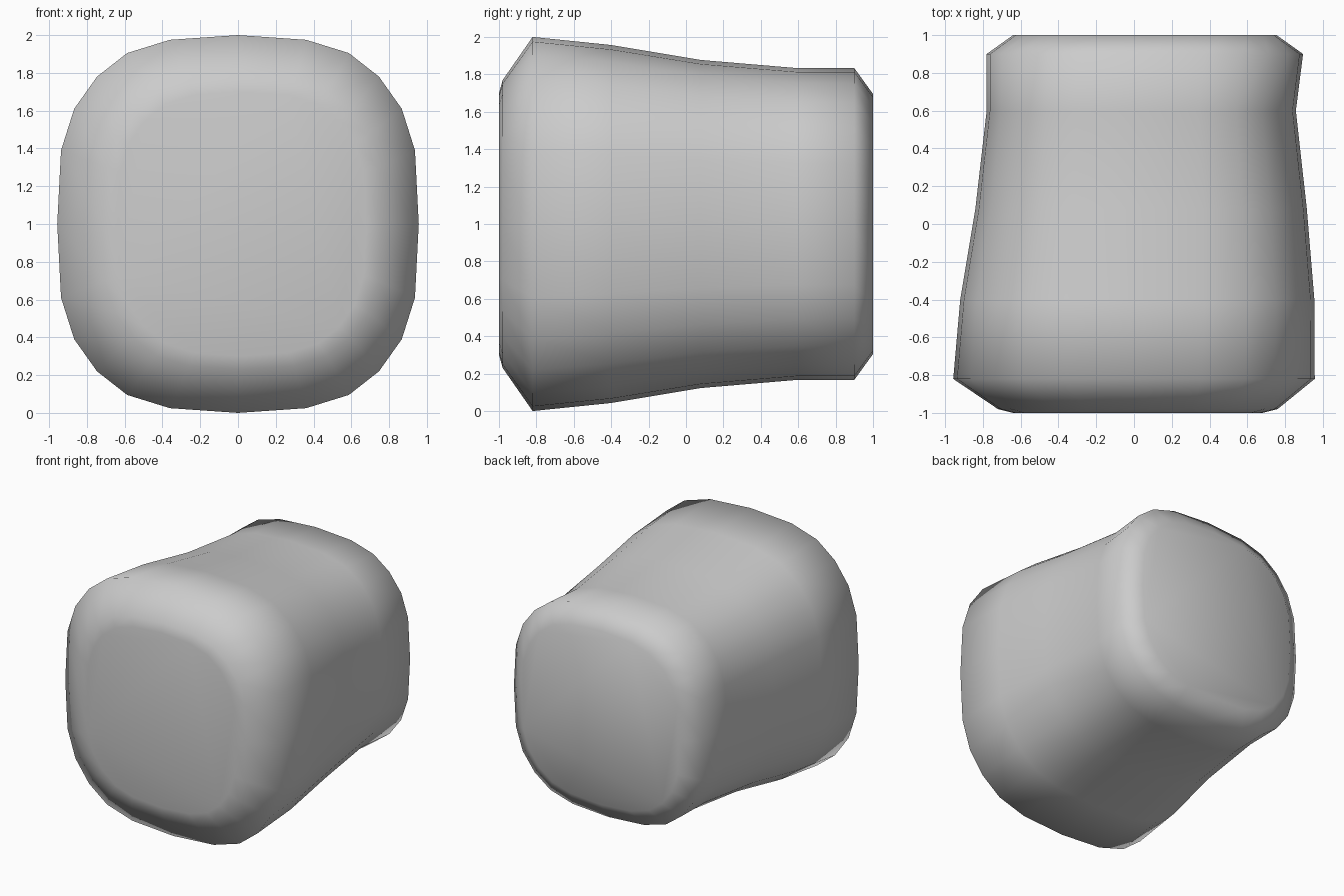
import bpy, bmesh

if "Cube" in bpy.data.objects:
    bpy.data.objects.remove(bpy.data.objects["Cube"])

# One quarter of the rounded-square cross-section (unit half extents)
quarter = [(0, 1), (0.377, 0.975), (0.613, 0.905), (0.78, 0.78),
           (0.906, 0.61), (0.979, 0.39)]
section = []
for i in range(4):
    for x, z in quarter:
        for _ in range(i):
            x, z = z, -x
        section.append((x, z))
# Mirror symmetric 24-sided outline
full = quarter + [(1, 0)]
right = full + [(x, -z) for x, z in full[-2::-1]]
section = right + [(-x, z) for x, z in right[-2:0:-1]]

# Stations along the body: y, left x, right x, half height
stations = [(-1.0, -0.64, 0.68, 0.70), (-0.98, -0.72, 0.76, 0.77),
            (-0.82, -0.957, 0.957, 1.0), (-0.40, -0.92, 0.955, 0.957),
            (0.08, -0.84, 0.915, 0.877), (0.60, -0.78, 0.857, 0.833),
            (0.90, -0.78, 0.895, 0.833), (1.0, -0.64, 0.755, 0.695)]

# Loft the rounded body and close both ends
bm = bmesh.new()
rings = []
for y, x0, x1, h in stations:
    c, w = (x0 + x1) / 2, (x1 - x0) / 2
    rings.append([bm.verts.new((c + w * u, y, 1 + h * v)) for u, v in section])
n = len(section)
for a, b in zip(rings, rings[1:]):
    for i in range(n):
        j = (i + 1) % n
        bm.faces.new((a[i], a[j], b[j], b[i]))
bm.faces.new(rings[0])
bm.faces.new(rings[-1])
bmesh.ops.recalc_face_normals(bm, faces=bm.faces)
for f in bm.faces:
    f.smooth = True

mesh = bpy.data.meshes.new("rounded_body")
bm.to_mesh(mesh)
bm.free()
body = bpy.data.objects.new("rounded_body", mesh)
bpy.context.collection.objects.link(body)
